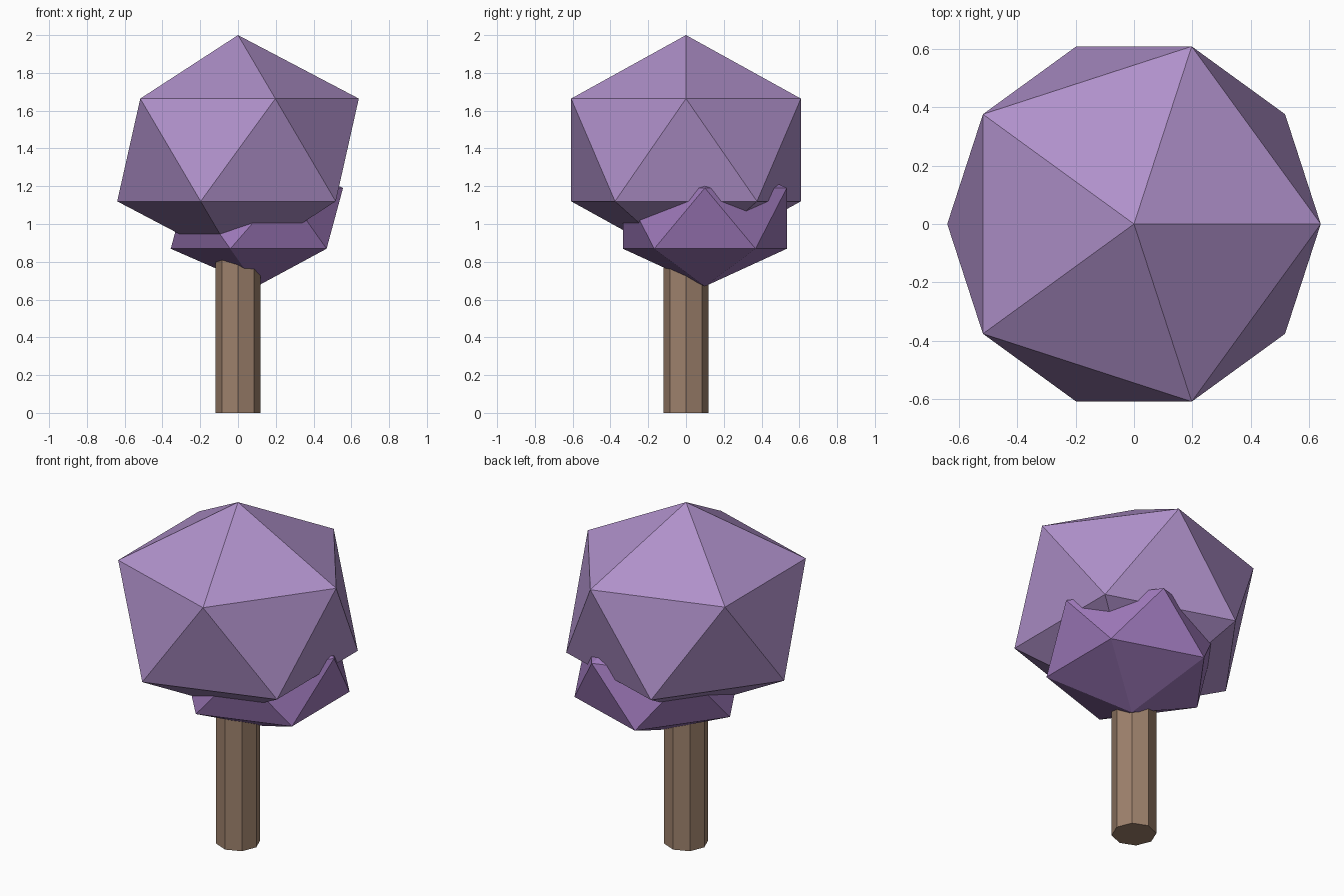
import bpy

if "Cube" in bpy.data.objects:
    bpy.data.objects.remove(bpy.data.objects["Cube"])


def finish(name, color):
    """Name the active part, bake its scale and colour it."""
    obj = bpy.context.object
    obj.name = name
    bpy.ops.object.transform_apply(location=False, rotation=False, scale=True)
    mat = bpy.data.materials.new(name + "_colour")
    mat.diffuse_color = (*color, 1)
    mat.use_nodes = True
    mat.node_tree.nodes["Principled BSDF"].inputs["Base Color"].default_value = mat.diffuse_color
    obj.data.materials.append(mat)


def foliage(name, center, radius, half_height, color):
    """Flattened 20-sided leaf clump."""
    bpy.ops.mesh.primitive_ico_sphere_add(subdivisions=1, radius=1, location=center)
    bpy.context.object.scale = (radius, radius, half_height)
    finish(name, color)


# Octagonal trunk, ending inside the leaf clumps
TRUNK_TOP = 0.9
bpy.ops.mesh.primitive_cylinder_add(vertices=8, radius=0.12, depth=TRUNK_TOP,
                                    location=(0, 0, TRUNK_TOP / 2))
finish("trunk", (0.34, 0.22, 0.15))

# Large upper crown and the smaller offset clump below it
foliage("upper_foliage", (0, 0, 1.392), 0.715, 0.608, (0.43, 0.28, 0.59))
foliage("lower_foliage", (0.10, 0.10, 1.03), 0.51, 0.36, (0.34, 0.19, 0.49))
